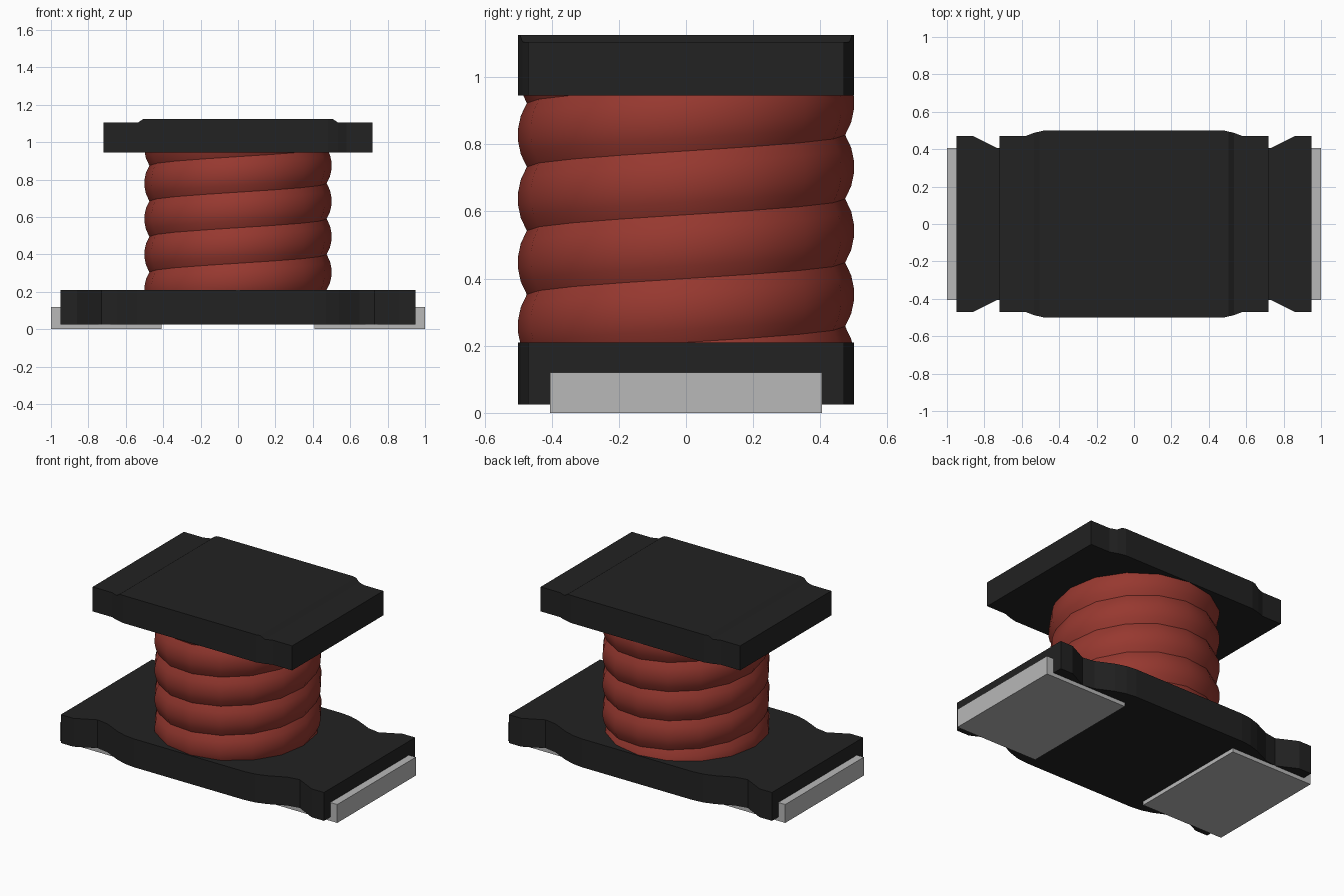
import bpy, bmesh, math

cube = bpy.data.objects.get("Cube")
if cube:
    bpy.data.objects.remove(cube, do_unlink=True)


def material(name, rgb, rough=0.6):
    m = bpy.data.materials.new(name)
    m.use_nodes = True
    m.diffuse_color = (*rgb, 1)
    bsdf = next(n for n in m.node_tree.nodes if n.type == 'BSDF_PRINCIPLED')
    bsdf.inputs["Base Color"].default_value = (*rgb, 1)
    bsdf.inputs["Roughness"].default_value = rough
    return m


BLACK = material("ferrite black", (0.016, 0.016, 0.016))
RED = material("enamel red", (0.31, 0.04, 0.029))
GREY = material("tin grey", (0.48, 0.48, 0.48))


def finish(name, bm, mat):
    bmesh.ops.recalc_face_normals(bm, faces=bm.faces)
    me = bpy.data.meshes.new(name)
    bm.to_mesh(me)
    bm.free()
    me.materials.append(mat)
    ob = bpy.data.objects.new(name, me)
    bpy.context.scene.collection.objects.link(ob)
    return ob


def loft(name, lower, upper, mat):
    """Solid between two matching closed loops of 3D points."""
    bm = bmesh.new()
    a = [bm.verts.new(p) for p in lower]
    b = [bm.verts.new(p) for p in upper]
    n = len(a)
    bm.faces.new(a)
    bm.faces.new(b)
    for i in range(n):
        j = (i + 1) % n
        bm.faces.new((a[i], a[j], b[j], b[i]))
    return finish(name, bm, mat)


def outline(quarter, z):
    """Mirror a quarter outline (from middle to +x end) into a full loop."""
    half = quarter + [(x, -y) for x, y in reversed(quarter)]
    return [(x, y, z) for x, y in half + [(-x, -y) for x, y in half]]


# Lower flange: bulged middle with notches near both ends
base = [(0.40, 0.5), (0.47, 0.492), (0.54, 0.47), (0.65, 0.418),
        (0.73, 0.405), (0.86, 0.47), (0.95, 0.47)]
loft("base_flange", outline(base, 0.025), outline(base, 0.21), BLACK)

# Upper flange with a raised, bevelled middle
top = [(0.48, 0.5), (0.535, 0.487), (0.58, 0.47), (0.72, 0.47)]
loft("top_flange", outline(top, 0.945), outline(top, 1.105), BLACK)
loft("top_raised_panel", outline([(0.48, 0.5), (0.535, 0.487)], 1.105),
     outline([(0.48, 0.5), (0.505, 0.494)], 1.125), BLACK)

# L-shaped end terminals
bracket = [(0.41, 0), (1, 0), (1, 0.12), (0.95, 0.12), (0.95, 0.025), (0.41, 0.025)]
for side, s in (("left", 1), ("right", -1)):
    loft(side + "_terminal", [(s * x, -0.405, z) for x, z in bracket],
         [(s * x, 0.405, z) for x, z in bracket], GREY)

# Winding: a rounded band swept round a helix, trimmed inside the flanges
PITCH, SEG, TURNS = 0.19, 16, 6
band = [(0, 0.474), (0.2, 0.492), (0.4, 0.5), (0.6, 0.5), (0.8, 0.492), (1, 0.474)]
bm = bmesh.new()
rows = []
for i in range(SEG * TURNS + 1):
    ang = math.tau * i / SEG
    z0 = 0.02 + PITCH * (i / SEG - 1)
    rows.append([bm.verts.new((r * math.cos(ang), r * math.sin(ang), z0 + t * PITCH))
                 for t, r in band])
for a, b in zip(rows, rows[1:]):
    for k in range(len(band) - 1):
        bm.faces.new((a[k], b[k], b[k + 1], a[k + 1]))
bmesh.ops.remove_doubles(bm, verts=bm.verts, dist=1e-4)
for z, up in ((0.19, 1), (0.96, -1)):
    bmesh.ops.bisect_plane(bm, geom=bm.verts[:] + bm.edges[:] + bm.faces[:],
                           plane_co=(0, 0, z), plane_no=(0, 0, up), clear_inner=True)
coil = finish("wire_winding", bm, RED)
bpy.ops.object.select_all(action='DESELECT')
coil.select_set(True)
bpy.context.view_layer.objects.active = coil
bpy.ops.object.shade_smooth_by_angle(angle=math.radians(35))
